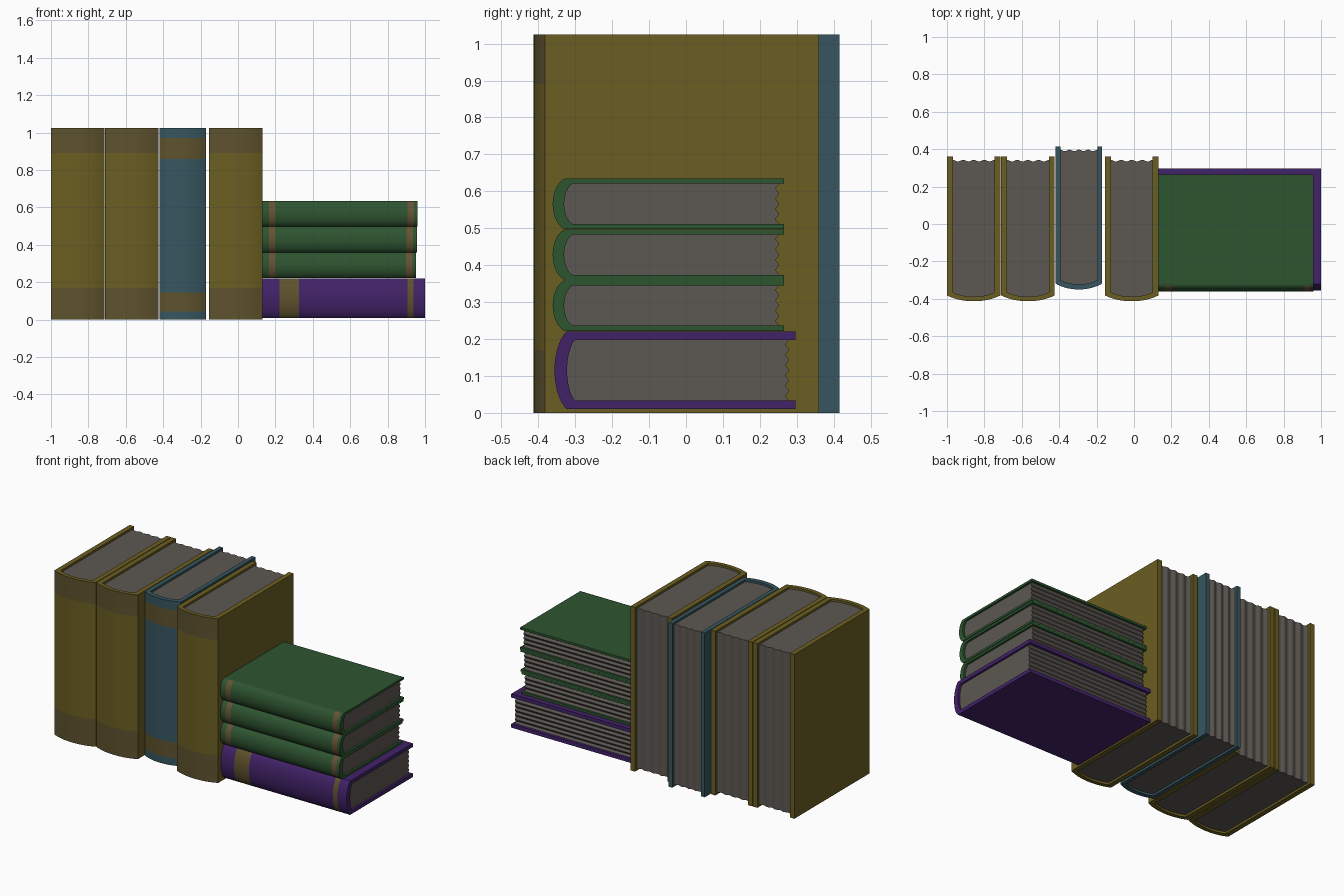
import bpy, bmesh, math

if "Cube" in bpy.data.objects:
    bpy.data.objects.remove(bpy.data.objects["Cube"])


def material(name, rgb):
    m = bpy.data.materials.new(name)
    m.diffuse_color = (*rgb, 1)
    m.use_nodes = True
    m.node_tree.nodes["Principled BSDF"].inputs["Base Color"].default_value = m.diffuse_color
    return m


OLIVE = material("olive cover", (0.147, 0.112, 0.016))
OLIVE_BAND = material("dull olive band", (0.112, 0.084, 0.026))
TEAL = material("teal cover", (0.038, 0.093, 0.117))
GREEN = material("green cover", (0.027, 0.089, 0.030))
TAN_BAND = material("tan band", (0.130, 0.085, 0.035))
PURPLE = material("purple cover", (0.054, 0.016, 0.138))
PAGES = material("grey pages", (0.107, 0.095, 0.084))

ARC = 16  # segments across a rounded spine


def spine_arc(half, corner, bulge, angle):
    """Rounded spine from +half to -half, bulging towards -v."""
    pts = []
    for i in range(ARC + 1):
        a = angle * (1 - 2 * i / ARC)
        drop = (math.cos(a) - math.cos(angle)) / (1 - math.cos(angle))
        pts.append((half * math.sin(a) / math.sin(angle), corner - bulge * drop))
    return pts


def finish(bm, name, mats):
    bmesh.ops.recalc_face_normals(bm, faces=bm.faces)
    mesh = bpy.data.meshes.new(name)
    bm.to_mesh(mesh)
    bm.free()
    for m in mats:
        mesh.materials.append(m)
    obj = bpy.data.objects.new(name, mesh)
    bpy.context.collection.objects.link(obj)
    return obj


def book(name, across, along, back, outer, inner, board, angle, cover, band,
         bands, standing, recess=0.017, waves=4):
    """across: thickness range, along: length range, outer/inner: (corner, bulge) of the spine."""
    mid = sum(across) / 2
    half = (across[1] - across[0]) / 2
    inner_half = half - board

    def place(u, v, w):
        return (mid + u, v, w) if standing else (w, v, mid + u)

    # cover: a U-shaped strip swept along the book, cut at the band edges
    def u_profile(h, corner, bulge):
        arc = spine_arc(h, corner, bulge, angle)
        return ([(h, back), (h, corner + 0.012)] + arc
                + [(-h, corner + 0.012), (-h, back)])

    out_p, in_p = u_profile(half, *outer), u_profile(inner_half, *inner)
    n = len(out_p)
    cuts = sorted(set(along) | {w for b in bands for w in b})
    bm = bmesh.new()
    rings = [([bm.verts.new(place(u, v, w)) for u, v in out_p],
              [bm.verts.new(place(u, v, w)) for u, v in in_p]) for w in cuts]
    for k in range(len(cuts) - 1):
        (o0, i0), (o1, i1) = rings[k], rings[k + 1]
        centre = (cuts[k] + cuts[k + 1]) / 2
        banded = any(b[0] < centre < b[1] for b in bands)
        for j in range(n - 1):
            f = bm.faces.new((o0[j], o0[j + 1], o1[j + 1], o1[j]))
            f.material_index = int(banded and 2 <= j < n - 3)
            bm.faces.new((i0[j], i0[j + 1], i1[j + 1], i1[j]))
        for j in (0, n - 1):
            bm.faces.new((o0[j], i0[j], i1[j], o1[j]))
    for o, i in (rings[0], rings[-1]):
        for j in range(n - 1):
            bm.faces.new((o[j], o[j + 1], i[j + 1], i[j]))
    finish(bm, name + "_cover", [cover, band])

    # page block: rounded at the spine, rippled along the fore edge
    profile = spine_arc(inner_half + 0.001, *inner, angle)
    steps = waves * 6
    for i in range(steps + 1):
        t = i / steps
        ripple = 0.0045 * (1 - math.cos(2 * math.pi * waves * t))
        profile.append(((inner_half + 0.001) * (2 * t - 1), back - recess - ripple))
    bm = bmesh.new()
    ends = [[bm.verts.new(place(u, v, w)) for u, v in profile]
            for w in (along[0] + 0.013, along[1] - 0.013)]
    for e in ends:
        bm.faces.new(e)
    m = len(profile)
    for j in range(m):
        q = (j + 1) % m
        bm.faces.new((ends[0][j], ends[0][q], ends[1][q], ends[1][j]))
    finish(bm, name + "_pages", [PAGES])


# upright books
for number, left in enumerate((-1.0, -0.71, -0.155), 1):
    book(f"upright_olive_book_{number}", (left, left + 0.286), (0.0, 1.025), 0.36,
         (-0.382, 0.031), (-0.365, 0.024), 0.031, math.radians(40), OLIVE, OLIVE_BAND,
         [(0.0, 0.17), (0.89, 1.025)], True)
book("upright_teal_book", (-0.42, -0.17), (0.0, 1.025), 0.415,
     (-0.318, 0.032), (-0.300, 0.022), 0.026, math.radians(45), TEAL, OLIVE_BAND,
     [(0.045, 0.145), (0.86, 0.97)], True)

# books lying in a stack
book("lying_purple_book", (0.01, 0.221), (0.13, 1.0), 0.296,
     (-0.322, 0.034), (-0.300, 0.022), 0.023, math.radians(70), PURPLE, OLIVE_BAND,
     [(0.222, 0.325), (0.905, 0.937)], False, waves=6)
for number, end in enumerate((0.952, 0.956, 0.96), 1):
    bottom = 0.222 + 0.1377 * (number - 1)
    book(f"lying_green_book_{number}", (bottom, bottom + 0.1375), (0.13, end), 0.265,
         (-0.328, 0.033), (-0.306, 0.024), 0.014, math.radians(75), GREEN, TAN_BAND,
         [(0.165, 0.2), (end - 0.055, end - 0.02)], False, recess=0.013)

# smooth spines, crisp board edges
for obj in bpy.context.collection.objects:
    obj.select_set(True)
    bpy.context.view_layer.objects.active = obj
bpy.ops.object.shade_smooth_by_angle(angle=math.radians(30))
